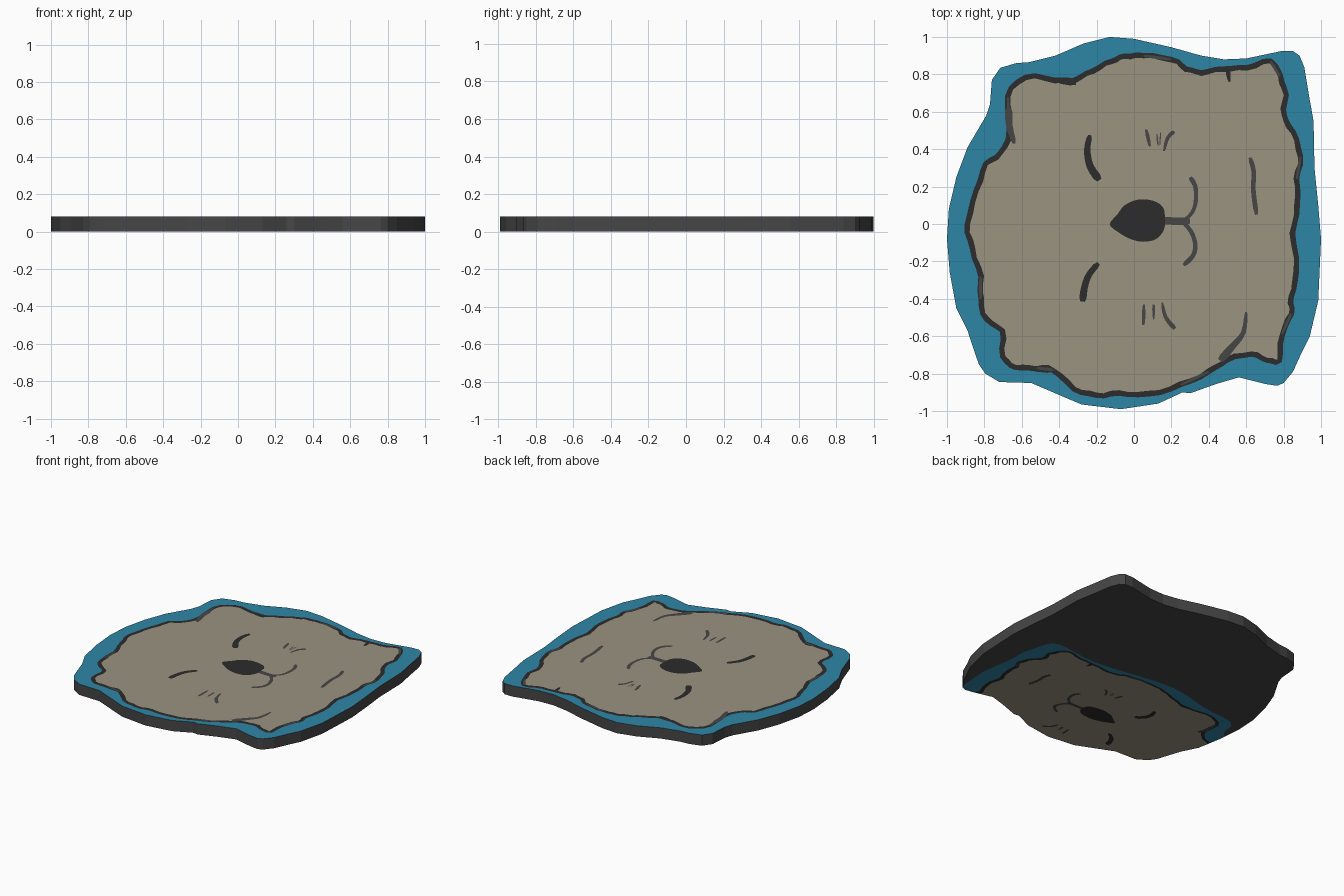
import bpy, bmesh, math
from mathutils import Vector
from mathutils.geometry import delaunay_2d_cdt

if "Cube" in bpy.data.objects:
    bpy.data.objects.remove(bpy.data.objects["Cube"])

HEIGHT = 0.08

def material(name, rgb):
    m = bpy.data.materials.new(name)
    m.diffuse_color = (*rgb, 1)
    m.use_nodes = True
    m.node_tree.nodes["Principled BSDF"].inputs["Base Color"].default_value = m.diffuse_color
    return m

MATS = [material("charcoal_grey", (0.061, 0.061, 0.061)),
        material("ocean_blue", (0.027, 0.238, 0.381)),
        material("ink_black", (0.025, 0.025, 0.025)),
        material("warm_beige", (0.319, 0.292, 0.216))]
GREY, BLUE, INK, BEIGE = range(4)

# Outer outline of the plate (clockwise from the top)
PLATE = [(-.13, 1), (0, .99), (.2, .945), (.36, .9), (.48, .88), (.6, .885), (.79, .925),
         (.85, .925), (.885, .9), (.91, .84), (.935, .69), (.96, .55), (.965, .3), (.985, .1),
         (1, -.08), (.985, -.41), (.94, -.6), (.895, -.69), (.85, -.79), (.8, -.85),
         (.765, -.865), (.7, -.855), (.56, -.82), (.44, -.855), (.3, -.905), (.26, -.9),
         (.13, -.96), (-.07, -.99), (-.28, -.965), (-.41, -.91), (-.55, -.85), (-.72, -.845),
         (-.795, -.8), (-.83, -.75), (-.86, -.66), (-.89, -.57), (-.95, -.45), (-.985, -.26),
         (-1, -.08), (-.99, .08), (-.95, .25), (-.89, .41), (-.79, .58), (-.77, .64),
         (-.76, .77), (-.715, .835), (-.63, .86), (-.56, .865), (-.42, .9), (-.27, .965)]

# Centre of the drawn fur outline
FUR = [(.05, .9), (.2, .88), (.28, .83), (.36, .81), (.48, .83), (.6, .835), (.73, .87),
       (.78, .79), (.81, .69), (.8, .58), (.85, .49), (.89, .36), (.87, .24), (.875, .1),
       (.85, -.05), (.87, -.25), (.84, -.39), (.84, -.48), (.79, -.59), (.775, -.73),
       (.71, -.725), (.62, -.695), (.5, -.725), (.4, -.79), (.25, -.86), (.08, -.91),
       (-.08, -.905), (-.2, -.915), (-.32, -.88), (-.43, -.78), (-.52, -.77), (-.63, -.765),
       (-.7, -.71), (-.705, -.57), (-.79, -.51), (-.82, -.4), (-.82, -.28), (-.865, -.13),
       (-.89, 0), (-.84, .18), (-.79, .32), (-.71, .38), (-.665, .5), (-.675, .68),
       (-.58, .785), (-.42, .77), (-.32, .77), (-.22, .82), (-.12, .87), (-.05, .895)]

NOSE = [(-.13, 0), (-.09, .05), (-.05, .1), (.02, .13), (.1, .125), (.155, .09), (.165, .03),
        (.16, -.03), (.12, -.08), (.05, -.095), (-.02, -.08), (-.09, -.04)]

def spline(pts, closed, steps=3):
    """Catmull-Rom smoothing of a path."""
    p = [Vector(q) for q in pts]
    n = len(p)
    at = (lambda i: p[i % n]) if closed else (lambda i: p[max(0, min(n - 1, i))])
    out = []
    for i in range(n if closed else n - 1):
        a, b, c, d = at(i - 1), at(i), at(i + 1), at(i + 2)
        for k in range(steps):
            t = k / steps
            out.append(0.5 * (2 * b + (c - a) * t + (2 * a - 5 * b + 4 * c - d) * t * t
                              + (3 * b - a - 3 * c + d) * t ** 3))
    return out if closed else out + [p[-1]]

def normals(path, closed):
    n = len(path)
    res = []
    for i in range(n):
        a = path[i - 1] if closed or i else path[0]
        b = path[(i + 1) % n] if closed or i < n - 1 else path[-1]
        d = (b - a).normalized()
        res.append(Vector((-d.y, d.x)))        # left of travel
    return res

def offset(path, amount, wobble):
    return [p + nv * (amount + wobble * math.sin(i * 1.9))
            for i, (p, nv) in enumerate(zip(path, normals(path, True)))]

def stroke(pts, w0, w1=None):
    """Brush stroke polygon: width w0 at the start, w1 at the end."""
    w1 = w0 if w1 is None else w1
    path = spline(pts, False)
    n = len(path) - 1
    half = [(w0 + (w1 - w0) * i / n) / 2 for i in range(n + 1)]
    half[0] *= .6
    half[-1] *= .6
    nv = normals(path, False)
    return ([p + v * h for p, v, h in zip(path, nv, half)]
            + [p - v * h for p, v, h in zip(path, nv, half)][::-1])

# Picture layers, later ones cover earlier ones
fur = spline(FUR, True)
layers = [(PLATE, BLUE), (offset(fur, .015, .003), INK), (offset(fur, -.014, .005), BEIGE)]

# Ear creases, brow and cheek ticks
for pts, a, b, col in [
        ([(-.67, .62), (-.667, .53), (-.64, .43)], .045, .025, GREY),
        ([(.6, -.47), (.585, -.58), (.53, -.65), (.46, -.73)], .016, .045, GREY),
        ([(.5, .83), (.51, .76)], .03, .015, INK),
        ([(-.57, -.77), (-.42, -.785)], .03, .03, INK),
        ([(-.42, .77), (-.31, .755)], .03, .04, INK),
        ([(.62, .355), (.64, .28), (.638, .18), (.655, .05)], .024, .026, GREY),
        ([(.065, .505), (.085, .415)], .02, .018, GREY),
        ([(.122, .48), (.128, .42)], .008, .008, GREY),
        ([(.142, .49), (.138, .42)], .006, .006, GREY),
        ([(.215, .495), (.18, .46), (.16, .39)], .024, .014, GREY),
        ([(.053, -.43), (.05, -.54)], .016, .02, GREY),
        ([(.105, -.43), (.105, -.51)], .018, .01, GREY),
        ([(.15, -.42), (.17, -.5), (.22, -.56)], .014, .028, GREY),
        # closed eyes
        ([(-.235, .475), (-.25, .4), (-.235, .31), (-.185, .235)], .028, .045, INK),
        ([(-.275, -.415), (-.265, -.34), (-.24, -.27), (-.19, -.21)], .04, .03, INK),
        # mouth
        ([(.15, .02), (.22, .015), (.3, .015)], .04, .04, GREY),
        ([(.3, .25), (.328, .2), (.33, .12), (.31, .06), (.26, .012)], .026, .018, GREY),
        ([(.26, .012), (.305, -.04), (.328, -.11), (.315, -.17), (.265, -.22)], .022, .026, GREY)]:
    layers.append((stroke(pts, a, b), col))
layers.append((spline(NOSE, True), INK))

# Faded grey stretches of the fur outline
for i in (0, 6, 11, 17, 23, 29, 35, 42):
    layers.append((stroke(FUR[i:i + 2], .016), GREY))

def inside(p, poly):
    hit = False
    for a, b in zip(poly, poly[1:] + poly[:1]):
        if (a[1] > p.y) != (b[1] > p.y) and \
                p.x < (b[0] - a[0]) * (p.y - a[1]) / (b[1] - a[1]) + a[0]:
            hit = not hit
    return hit

def new_object(name, verts, faces, cols):
    me = bpy.data.meshes.new(name)
    me.from_pydata(verts, [], faces)
    for m in MATS:
        me.materials.append(m)
    for poly, c in zip(me.polygons, cols):
        poly.material_index = c
    ob = bpy.data.objects.new(name, me)
    bpy.context.collection.objects.link(ob)
    return ob

def picture(name, shapes, z, flip):
    """Flat face cut along all shapes, each piece coloured by its topmost shape."""
    pts, edges = [], []
    for poly, _ in shapes:
        s, n = len(pts), len(poly)
        pts += [Vector(p) for p in poly]
        edges += [(s + i, s + (i + 1) % n) for i in range(n)]
    out, _, tris, *_ = delaunay_2d_cdt(pts, edges, [], 0, 1e-5)
    faces, cols = [], []
    for t in tris:
        c = sum((out[i] for i in t), Vector((0, 0))) / len(t)
        if not inside(c, PLATE):
            continue
        cols.append([col for poly, col in shapes if inside(c, poly)][-1])
        faces.append(list(t)[::-1] if flip else list(t))
    new_object(name, [(v.x, v.y, z) for v in out], faces, cols)

# Painted top
picture("painted_top", layers, HEIGHT, False)

# Underside: grey, with a squeezed and shifted copy of the picture running off the edge
under = [(PLATE, GREY)] + [([(p[0] - .17, .62 * p[1] - .56) for p in poly], col)
                           for poly, col in layers]
picture("underside", under, 0, True)

# Side wall
n = len(PLATE)
wall = [(x, y, z) for z in (0, HEIGHT) for x, y in PLATE]
quads = [(i, i + n, (i + 1) % n + n, (i + 1) % n) for i in range(n)]
new_object("side_wall", wall, quads, [GREY] * n)
